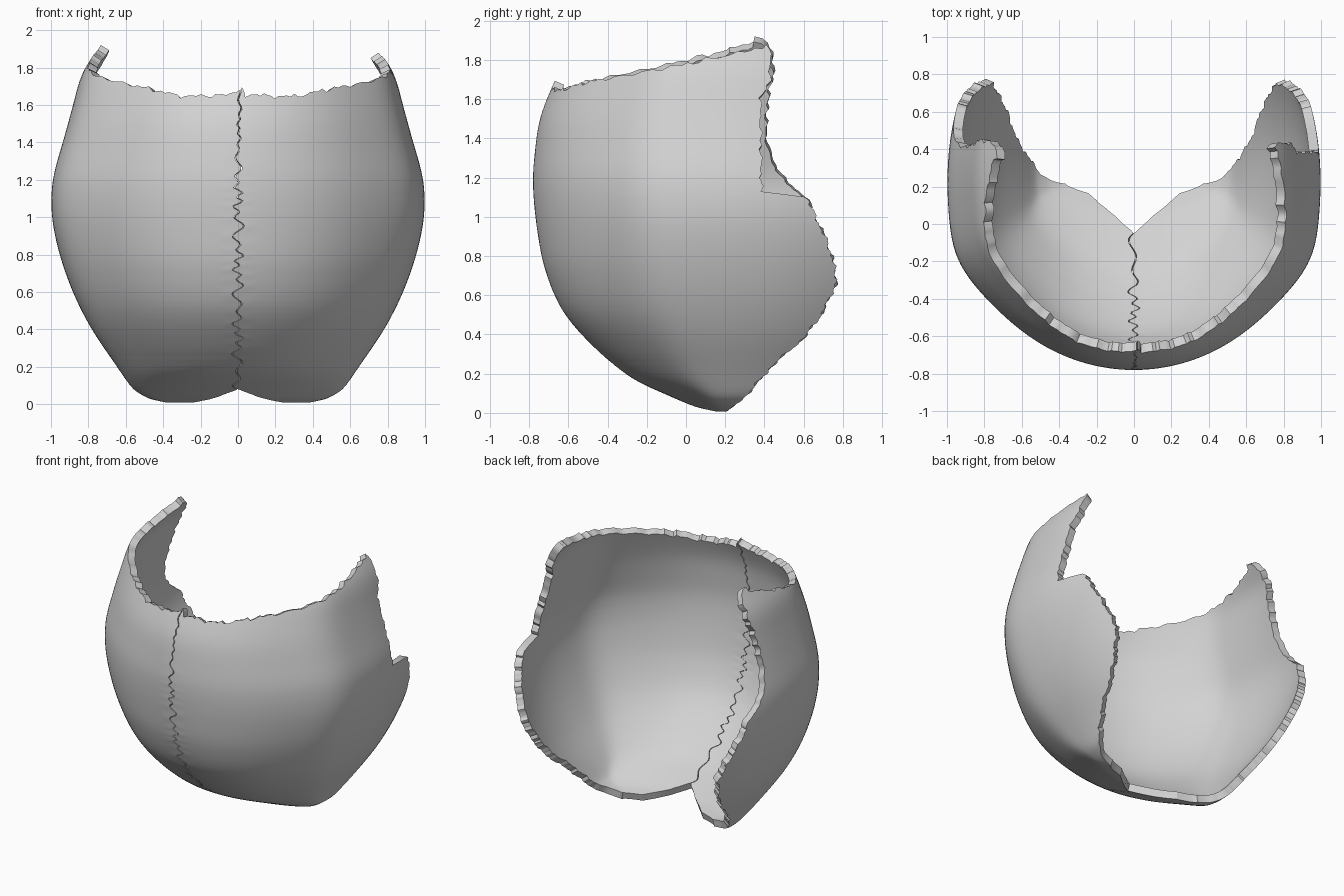
import bpy, bmesh, math

if "Cube" in bpy.data.objects:
    bpy.data.objects.remove(bpy.data.objects["Cube"])

ROWS, COLS, THICK = 150, 60, 0.052
CY = 0.25  # depth at which the shell is widest

# (height, value) profiles
HALF_WIDTH = [(0, .35), (.03, .48), (.08, .565), (.2, .645), (.4, .785), (.6, .885), (.8, .955),
              (1.0, .998), (1.2, .995), (1.4, .935), (1.6, .88), (1.8, .83), (1.95, .70)]
FRONT_Y = [(0, .15), (.03, .04), (.08, -.07), (.18, -.3), (.37, -.51), (.52, -.64), (.75, -.73),
           (1.0, -.77), (1.2, -.785), (1.5, -.752), (1.65, -.69), (1.95, -.55)]
LOWER_EDGE = [(0, .2), (.08, .3), (.25, .45), (.38, .6), (.5, .69), (.58, .73), (.67, .77),
              (.78, .75), (.9, .71), (1.0, .66), (1.1, .62)]
RIGHT_EDGE = LOWER_EDGE + [(1.13, .385), (1.6, .38), (1.7, .43), (1.85, .43), (1.95, .38)]
LEFT_EDGE = LOWER_EDGE + [(1.15, .55), (1.2, .5), (1.3, .44), (1.42, .41), (1.6, .42),
                          (1.75, .45), (1.85, .44), (1.95, .36)]


def linear(tab, z):
    for (a, p), (b, q) in zip(tab, tab[1:]):
        if z <= b:
            return p + (q - p) * max(0, z - a) / (b - a)
    return tab[-1][1]


def smooth(tab, z):
    """Weighted average of the profile around z, for a rounded curve."""
    h = min(.13, z * .5)
    return sum(linear(tab, z + h * k / 4) * (5 - abs(k)) for k in range(-4, 5)) / 25


def jag(p, seed):
    """Irregular ripple between about -1 and 1."""
    return (math.sin(p * 47 + seed) + math.sin(p * 91 + seed * 2.3)
            + .8 * math.sin(p * 173 + seed * 4.1)) / 2.8


def section(z, t):
    """Point on the outer surface at height z, angle t from the front."""
    w = smooth(HALF_WIDTH, z)
    depth = CY - smooth(FRONT_Y, z) if t < math.pi / 2 else 1.22 * w
    shoulder = 1 + .045 * math.exp(-((t - 1.1) / .25) ** 2)
    return w * math.sin(t) * shoulder, CY - depth * math.cos(t)


def angle_range(z, edge, side):
    """Angles between the midline (or the lower V cut) and the rear edge."""
    y = linear(edge, z) + .014 * jag(z, 3 + side) * min(1, z / .1)
    depth = CY - smooth(FRONT_Y, z) if y < CY else 1.22 * smooth(HALF_WIDTH, z)
    t1 = math.acos(max(-1, min(1, (CY - y) / depth)))
    t0 = 0
    if z < .1:
        t0 = t1 - .15
        while t0 > 0:
            x, py = section(z, t0 - .01)
            if x < .3 and py > -.07 + .9 * x:
                break
            t0 = max(0, t0 - .01)
    return t0, t1


def suture(z):
    """Sideways wander of the middle joint."""
    calm = .35 + .65 * min(1, max(0, (1.4 - z) / .3))
    return calm * (.02 * math.sin(z * 95 + 2 * math.sin(z * 17)) + .012 * math.sin(z * 41)) \
        + .03 * max(0, z - 1.3)


def shell_half(name, side, edge, mat):
    bm = bmesh.new()
    grid = []
    for i in range(ROWS + 1):
        v = i / ROWS
        zb = .008 + 1.647 * v ** 1.4
        row = []
        for j in range(COLS + 1):
            u = (j / COLS) ** 1.25
            # the upper rim climbs toward the rear
            peak = .22 if side > 0 else .26
            z = zb + peak * u ** 1.8 * max(0, (zb - 1.2) / .455)
            z += v ** 30 * (.016 * jag(u * 1.3, 7 + 2 * side) + .035 * max(0, 1 - u / .025)
                            - .02 * math.exp(-((u - .2) / .1) ** 2))
            t0, t1 = angle_range(z, edge, side)
            x, y = section(z, t0 + (t1 - t0) * u)
            near = max(0, 1 - u / .05)
            x = side * x + (near * suture(z) + side * .003 * near if t0 == 0 else 0)
            row.append(bm.verts.new((x, y, z)))
        grid.append(row)
    for a, b in zip(grid, grid[1:]):
        for j in range(COLS):
            f = (a[j], a[j + 1], b[j + 1], b[j])
            bm.faces.new(f if side > 0 else f[::-1])
    me = bpy.data.meshes.new(name)
    bm.to_mesh(me)
    bm.free()
    me.materials.append(mat)
    ob = bpy.data.objects.new(name, me)
    bpy.context.collection.objects.link(ob)
    # wall thickness, grown inward
    mod = ob.modifiers.new("wall", 'SOLIDIFY')
    mod.thickness = THICK
    mod.offset = -1
    bpy.ops.object.select_all(action='DESELECT')
    ob.select_set(True)
    bpy.context.view_layer.objects.active = ob
    bpy.ops.object.modifier_apply(modifier=mod.name)
    bpy.ops.object.shade_smooth_by_angle(angle=math.radians(40))
    return ob


bone = bpy.data.materials.new("grey_bone")
bone.diffuse_color = (.65, .65, .65, 1)
bone.use_nodes = True
bone.node_tree.nodes["Principled BSDF"].inputs["Base Color"].default_value = bone.diffuse_color

# two curved plates meeting at the jagged middle joint
shell_half("right_plate", 1, RIGHT_EDGE, bone)
shell_half("left_plate", -1, LEFT_EDGE, bone)
